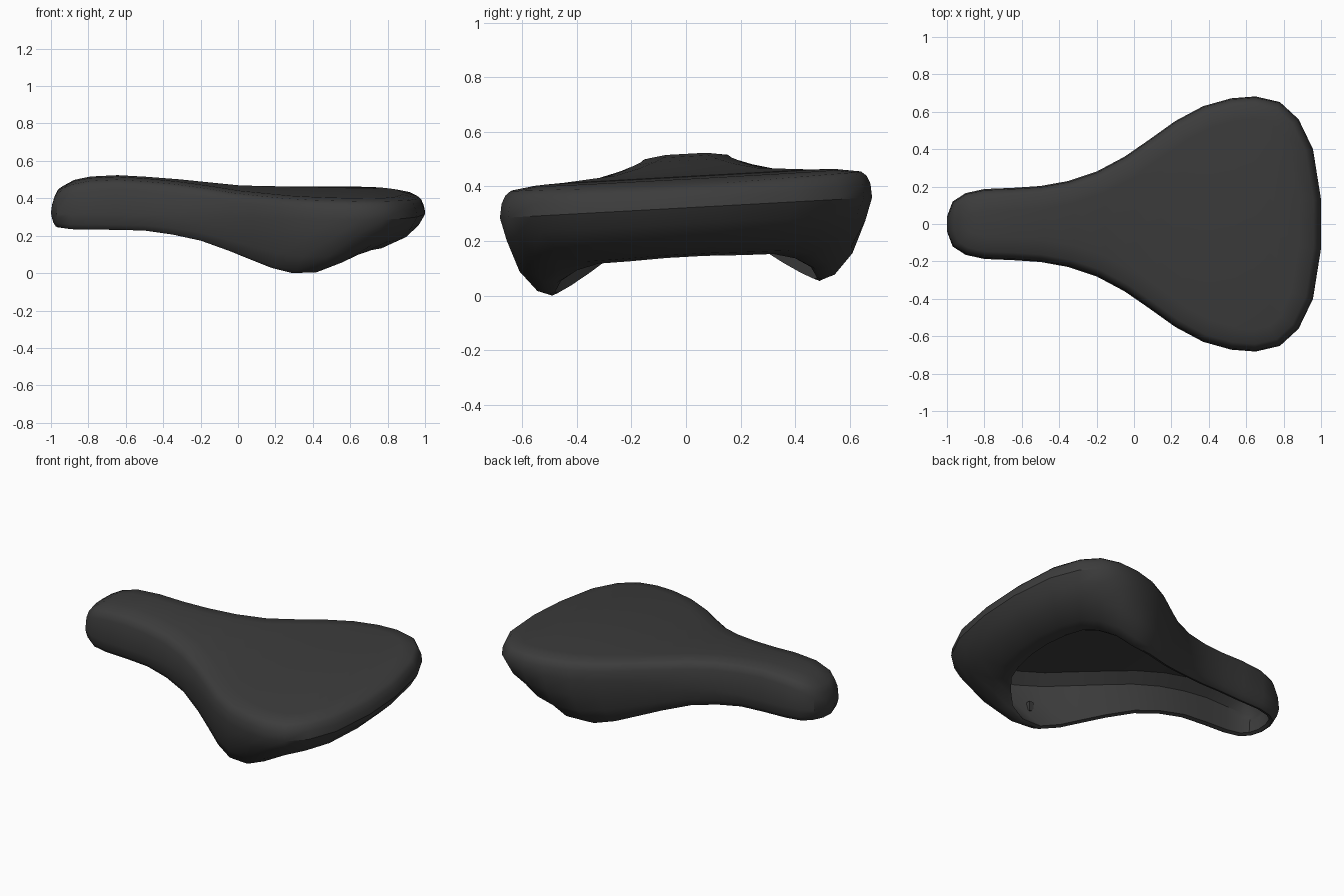
import bpy, bmesh, math
from mathutils import Vector

if "Cube" in bpy.data.objects:
    bpy.data.objects.remove(bpy.data.objects["Cube"])

TILT = 0.055  # the saddle leans slightly sideways

# Half outline: outline x, outline y, then the matching lower rim x, y, z
HALF = [
    (-1.0, .04, -.965, .035, .25), (-.97, .12, -.94, .10, .25),
    (-.90, .165, -.89, .135, .245), (-.80, .187, -.80, .155, .245),
    (-.65, .193, -.65, .16, .243), (-.50, .203, -.50, .17, .24),
    (-.35, .23, -.35, .195, .22), (-.20, .28, -.20, .24, .19),
    (-.05, .36, -.05, .31, .14), (.08, .45, .07, .375, .095),
    (.22, .55, .18, .44, .055), (.37, .63, .29, .49, .03),
    (.52, .672, .42, .50, .035), (.65, .682, .52, .475, .075),
    (.78, .652, .60, .40, .118), (.88, .56, .66, .32, .138),
    (.957, .40, .70, .21, .14), (1.0, .13, .72, .07, .145)]
# Height of the top along the centre line
TOP = [(-1, .42), (-.96, .465), (-.9, .495), (-.8, .517), (-.65, .525), (-.4, .51),
       (-.2, .487), (0, .46), (.3, .442), (.9, .432), (1, .415)]


def top(x):
    x = min(max(x, -1), 1)
    for (a, za), (b, zb) in zip(TOP, TOP[1:]):
        if x <= b:
            return za + (zb - za) * (x - a) / (b - a)


def inset(pts, d):
    """Move a half outline inwards along its normals."""
    out = []
    full = [(pts[0][0], -pts[0][1])] + pts + [(pts[-1][0], -pts[-1][1])]
    for a, p, b in zip(full, full[1:], full[2:]):
        n = Vector((b[1] - a[1], a[0] - b[0])).normalized()
        out.append((p[0] + n.x * d, max(p[1] + n.y * d, .008)))
    return out


edge = [(r[0], r[1]) for r in HALF]
rim = [(r[2], r[3]) for r in HALF]


def top_ring(d, drop):
    return [(x, y, top(x) - drop) for x, y in inset(edge, d)]


def skirt_ring(t, f):
    """Ring between the widest edge and the lower rim."""
    return [(a + t * (c - a), b + t * (d - b), .335 + f * (z - .335))
            for a, b, c, d, z in HALF]


# Rings from the top surface, around the rim, to the hollow underside
rings = [top_ring(.12, .002), top_ring(.04, .014), top_ring(.02, .03),
         top_ring(.006, .06),
         [(x, y, .325) for x, y in edge],
         skirt_ring(.12, .36), skirt_ring(.36, .7), skirt_ring(.74, .95),
         skirt_ring(1, 1),
         [(x, y, r[4] + .008) for (x, y), r in zip(inset(rim, .02), HALF)],
         [(x, y, (top(x) + r[4]) / 2 - .03)
          for (x, y), r in zip(inset(edge, .055), HALF)],
         top_ring(.06, .12), top_ring(.12, .065)]


def finish(bm, name, mat):
    bmesh.ops.recalc_face_normals(bm, faces=bm.faces)
    me = bpy.data.meshes.new(name)
    bm.to_mesh(me)
    bm.free()
    ob = bpy.data.objects.new(name, me)
    bpy.context.collection.objects.link(ob)
    me.materials.append(mat)
    bpy.context.view_layer.objects.active = ob
    ob.select_set(True)
    bpy.ops.object.shade_smooth_by_angle(angle=math.radians(35))
    ob.select_set(False)
    return ob


rubber = bpy.data.materials.new("dark_rubber")
rubber.diffuse_color = (.045, .045, .045, 1)
rubber.use_nodes = True
rubber.node_tree.nodes["Principled BSDF"].inputs["Base Color"].default_value = rubber.diffuse_color

# Saddle shell
bm = bmesh.new()
n = len(HALF)
loops = []
for ring in rings:
    loop = ring + [(x, -y, z) for x, y, z in reversed(ring)]
    loops.append([bm.verts.new((x, y, z + TILT * y)) for x, y, z in loop])
for a, b in zip(loops, loops[1:]):
    for i in range(2 * n):
        j = (i + 1) % (2 * n)
        bm.faces.new((a[i], a[j], b[j], b[i]))
# Caps across the width: top surface and inner roof
for loop in (loops[0], loops[-1]):
    for i in range(n - 1):
        bm.faces.new((loop[i], loop[i + 1], loop[2 * n - 2 - i], loop[2 * n - 1 - i]))
low = min(v.co.z for v in bm.verts)
bmesh.ops.translate(bm, verts=bm.verts, vec=(0, 0, -low))
finish(bm, "saddle_shell", rubber)

# Small mounting tabs inside the rear wings
for side, name in ((-1, "mount_tab_right"), (1, "mount_tab_left")):
    bm = bmesh.new()
    bmesh.ops.create_cube(bm, size=1)
    bmesh.ops.scale(bm, verts=bm.verts, vec=(.03, .03, .06))
    bmesh.ops.translate(bm, verts=bm.verts, vec=(.32, side * .535, .18 + side * .03))
    finish(bm, name, rubber)
